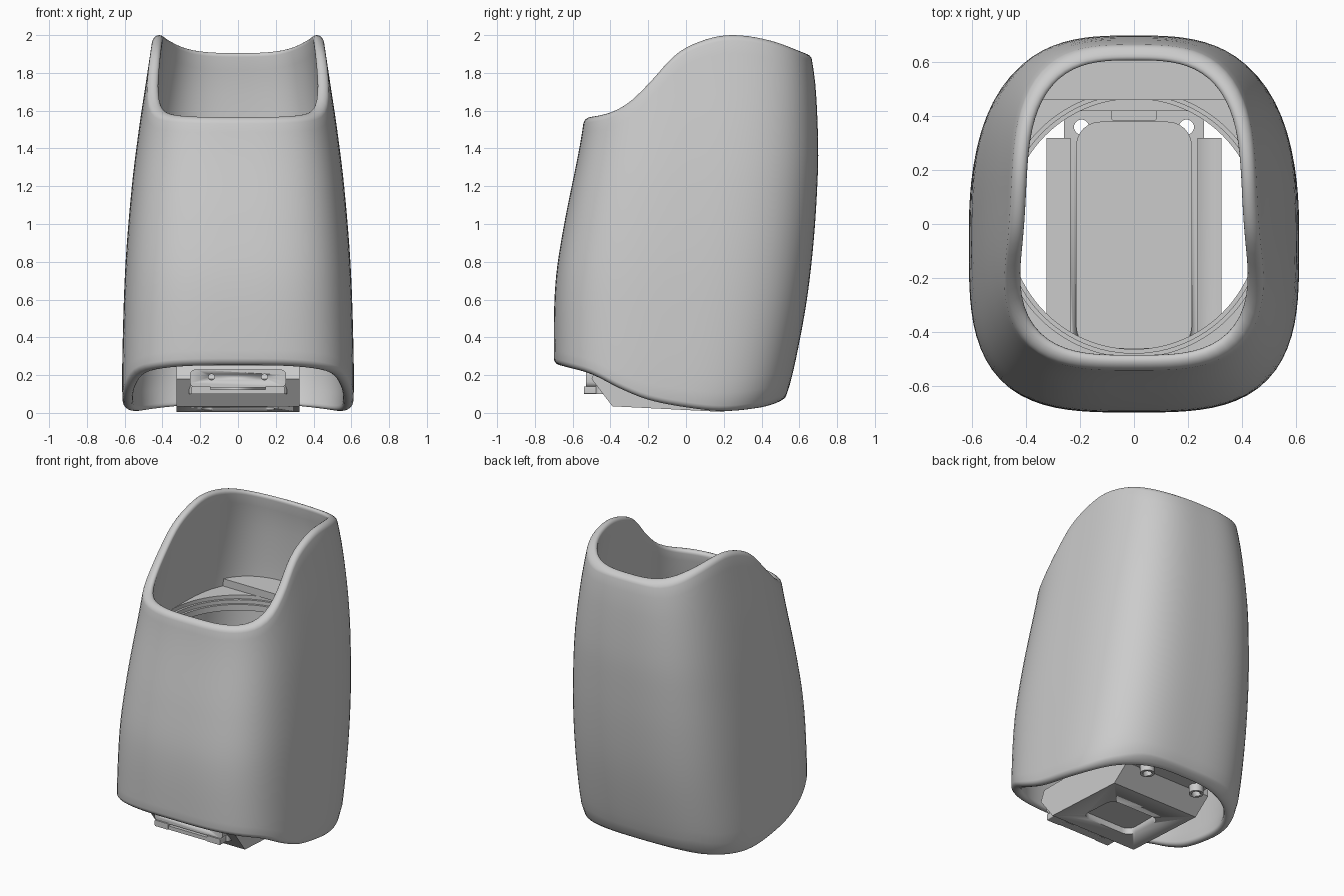
import bpy, bmesh
from math import sin, cos, pi

if "Cube" in bpy.data.objects:
    bpy.data.objects.remove(bpy.data.objects["Cube"])

N = 96


def curve(pts):
    """Smooth interpolating function through (position, value) pairs."""
    def slope(i):
        a, b = pts[max(i - 1, 0)], pts[min(i + 1, len(pts) - 1)]
        return (b[1] - a[1]) / (b[0] - a[0])

    def f(u):
        u = min(max(u, pts[0][0]), pts[-1][0])
        i = 0
        while i < len(pts) - 2 and u > pts[i + 1][0]:
            i += 1
        (x0, y0), (x1, y1) = pts[i], pts[i + 1]
        h = x1 - x0
        t = (u - x0) / h
        return (y0 * (1 + 2 * t) * (1 - t) ** 2 + slope(i) * h * t * (1 - t) ** 2
                + y1 * t * t * (3 - 2 * t) + slope(i + 1) * h * t * t * (t - 1))
    return f


# Silhouette of the sleeve, by height
front_y = curve([(0, -.69), (.35, -.70), (.7, -.69), (1.0, -.645), (1.4, -.565), (1.6, -.535), (2, -.5)])
back_y = curve([(0, .47), (.05, .505), (.1, .535), (.3, .585), (.6, .64), (.9, .675), (1.2, .695),
                (1.4, .70), (1.7, .688), (1.85, .67), (2, .64)])
half_w = curve([(0, .605), (.1, .613), (.4, .61), (.8, .595), (1.2, .562), (1.5, .525), (1.8, .48), (2, .45)])
# Rim heights, by depth
low_z = curve([(-.70, .26), (-.64, .245), (-.5, .205), (-.35, .13), (-.2, .07), (0, .03), (.2, .01), (.4, .03), (.5, .06)])
top_z = curve([(-.54, 1.56), (-.4, 1.59), (-.3, 1.645), (-.2, 1.74), (-.05, 1.9), (.1, 1.975), (.25, 2.0),
               (.45, 1.97), (.64, 1.90)])


def section(t, z, inset):
    """Point on the rounded-square cross-section at height z."""
    f, b = front_y(z), back_y(z)
    n = 3.3 if sin(t) < 0 else 3.0
    r = (abs(cos(t)) ** n + abs(sin(t)) ** n) ** (-1 / n)
    return (half_w(z) - inset) * r * cos(t), (f + b) / 2 + ((b - f) / 2 - inset) * r * sin(t)


def finish(name, bm, angle=0.6):
    bmesh.ops.recalc_face_normals(bm, faces=bm.faces)
    me = bpy.data.meshes.new(name)
    bm.to_mesh(me)
    bm.free()
    ob = bpy.data.objects.new(name, me)
    bpy.context.collection.objects.link(ob)
    bpy.ops.object.select_all(action='DESELECT')
    bpy.context.view_layer.objects.active = ob
    ob.select_set(True)
    bpy.ops.object.shade_smooth_by_angle(angle=angle)
    return ob


def loft(name, rings, angle=0.6):
    """Skin a closed sequence of closed rings."""
    bm = bmesh.new()
    vs = [[bm.verts.new(p) for p in ring] for ring in rings]
    for a, b in zip(vs, vs[1:] + vs[:1]):
        for i in range(len(a)):
            j = (i + 1) % len(a)
            bm.faces.new((a[i], a[j], b[j], b[i]))
    return finish(name, bm, angle)


def prism(name, pts, lo, hi, axis):
    """Extrude a 2D outline along x (pts are y,z), y (x,z) or z (x,y)."""
    bm = bmesh.new()
    def place(p, d):
        return {'x': (d, p[0], p[1]), 'y': (p[0], d, p[1]), 'z': (p[0], p[1], d)}[axis]
    face = bm.faces.new([bm.verts.new(place(p, lo)) for p in pts])
    ext = bmesh.ops.extrude_face_region(bm, geom=[face])
    step = place((0, 0), hi - lo)
    bmesh.ops.translate(bm, vec=step, verts=[v for v in ext['geom'] if isinstance(v, bmesh.types.BMVert)])
    return finish(name, bm)


def round_rect(x0, x1, y0, y1, r, k=6):
    pts = []
    for q, (cx, cy) in enumerate([(x1 - r, y1 - r), (x0 + r, y1 - r), (x0 + r, y0 + r), (x1 - r, y0 + r)]):
        for i in range(k + 1):
            a = (q + i / k) * pi / 2
            pts.append((cx + r * cos(a), cy + r * sin(a)))
    return pts


def disc(cx, cy, r, k=20):
    return [(cx + r * cos(2 * pi * i / k), cy + r * sin(2 * pi * i / k)) for i in range(k)]


def cut(ob, cutter):
    m = ob.modifiers.new("cut", 'BOOLEAN')
    m.operation, m.solver, m.object = 'DIFFERENCE', 'EXACT', cutter
    bpy.context.view_layer.objects.active = ob
    bpy.ops.object.modifier_apply(modifier=m.name)
    bpy.data.objects.remove(cutter)


# Sleeve: outer wall, rounded top rim, inner wall, rounded bottom rim
R = .028
path = [(i / 28, 0, 0) for i in range(29)]
path += [(1, R - R * cos(pi * i / 8), R * sin(pi * i / 8)) for i in range(1, 9)]
path += [(1 - i / 28, 2 * R, 0) for i in range(1, 29)]
path += [(0, R + R * cos(pi * i / 8), -R * sin(pi * i / 8)) for i in range(1, 8)]
rings = []
for s, inset, dz in path:
    ring = []
    for i in range(N):
        t, z = 2 * pi * i / N, .2 + 1.5 * s
        for _ in range(12):
            x, y = section(t, z, inset)
            lo, hi = low_z(y) + R, top_z(y) - R
            z = lo + s * (hi - lo) + dz
        ring.append((x, y, z))
    rings.append(ring)
loft("sleeve", rings, 1.0)

# Stepped collar with a round opening, inside the sleeve
steps = [(.51, 1.29), (.495, 1.29), (.495, 1.265), (.48, 1.265), (.48, 1.24), (.465, 1.24), (.465, 1.2)]
collar = [[(*section(2 * pi * i / N, z, .03), z) for i in range(N)] for z in (1.2, 1.29)]
collar += [[(r * cos(2 * pi * i / N), r * sin(2 * pi * i / N), z) for i in range(N)] for r, z in steps]
loft("collar", collar, 0.5)

# Shelf against the back wall
arc = [section(pi * (.19 + .62 * i / 24), 1.33, .03) for i in range(25)]
prism("back_shelf", [(.45, .46)] + [p for p in arc if p[1] > .46] + [(-.45, .46)], 1.29, 1.34, 'z')

# Lower housing with sloped nose and a rounded recess underneath
housing = prism("housing", [(-.39, .035), (.2, .005), (.32, .1), (.32, .25), (-.47, .25), (-.5, .18)], -.325, .325, 'x')
cut(housing, prism("recess_cutter", round_rect(-.19, .19, -.27, .02, .06), -.1, .07, 'z'))
cut(housing, prism("pocket_cutter", round_rect(-.235, .235, -.46, .5, .05), .14, .4, 'z'))

# Tray in the housing with four screw holes and a raised lip
tray = prism("tray", round_rect(-.26, .26, -.48, .44, .03), .10, .15, 'z')
for sx in (-1, 1):
    for y in (.36, -.46):
        cut(tray, prism("hole_cutter", disc(sx * .195, y, .028), -.1, .4, 'z'))
plate = round_rect(-.215, .215, -.47, .38, .09)
prism("tray_plate", plate, .149, .17, 'z')
prism("tray_back_clip", round_rect(-.26, .26, .42, .46, .01), .1, .2, 'z')
prism("tray_back_catch", round_rect(-.085, .085, .385, .43, .008), .14, .19, 'z')

# Front mounting tab with two screw holes and side feet
tab = prism("front_tab", round_rect(-.255, .255, .135, .23, .03), -.53, -.46, 'y')
for sx in (-1, 1):
    cut(tab, prism("hole_cutter", disc(sx * .14, .19, .016), -.6, -.4, 'y'))
    prism("front_tab_foot", round_rect(sx * .195 - .05, sx * .195 + .05, .1, .14, .005), -.54, -.42, 'y')
prism("front_tab_bar", round_rect(-.15, .15, .1, .125, .005), -.535, -.42, 'y')

# Screw bosses below the back of the tray
for sx in (-1, 1):
    boss = prism("screw_boss", disc(sx * .195, .36, .045), .05, .11, 'z')
    cut(boss, prism("hole_cutter", disc(sx * .195, .36, .028), 0, .2, 'z'))
